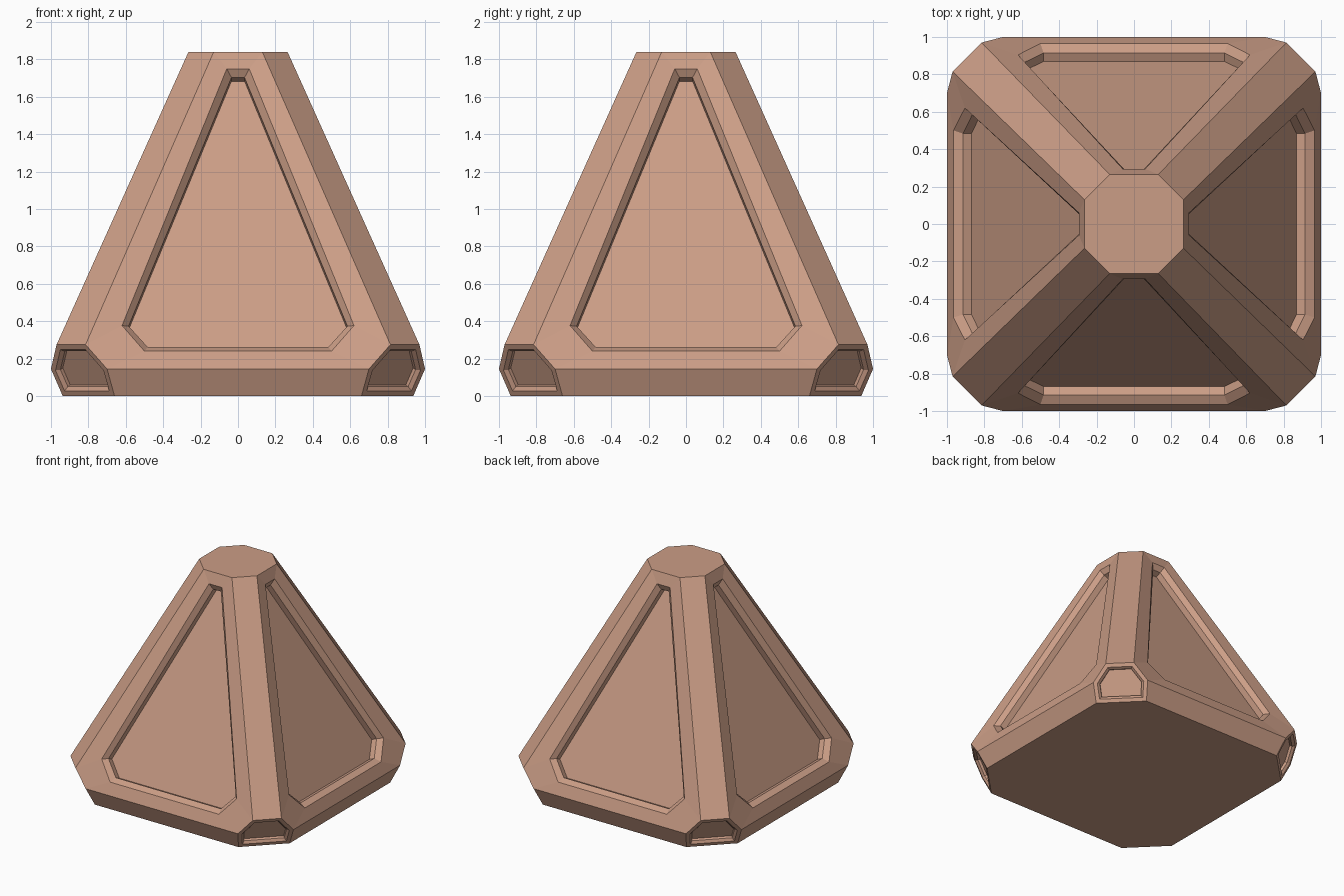
import bpy, bmesh
from math import pi
from mathutils import Matrix, Vector

if "Cube" in bpy.data.objects:
    bpy.data.objects.remove(bpy.data.objects["Cube"])


def mirrored(half):
    """Close a half outline (x, y, z) across x = 0."""
    return [Vector(p) for p in half] + [Vector((-x, y, z)) for x, y, z in reversed(half)]


def wall_y(z, depth=0.0):
    """Depth position of the sloping front wall at height z."""
    return -(1.0716 - 0.444 * z) + depth


# Half outlines of the front wall, from the top down
edge = [(0.13, -0.265, 1.84), (0.815, -0.97, 0.275), (0.70, -1.0, 0.145)]
rim = [(x, wall_y(z), z) for x, z in [(0.06, 1.75), (0.62, 0.377), (0.50, 0.24)]]
step = [(x, wall_y(z, 0.041), z) for x, z in [(0.035, 1.703), (0.585, 0.374), (0.483, 0.262)]]
floor = [(x, y + 0.045, z - 0.02) for x, y, z in step]
base = (0.66, -0.937, 0.0)

bm = bmesh.new()


def face(points, rot):
    return bm.faces.new([bm.verts.new(rot @ Vector(p)) for p in points])


def swap(p):
    """Mirror a point across the front right diagonal."""
    return (-p[1], -p[0], p[2])


corner_faces = []
for i in range(4):
    rot = Matrix.Rotation(i * pi / 2, 3, 'Z')
    # Wall frame, chamfer, recess side and recessed panel
    rings = [mirrored(r) for r in (edge, rim, step, floor)]
    for a, b in zip(rings, rings[1:]):
        for j in range(6):
            k = (j + 1) % 6
            face([a[j], a[k], b[k], b[j]], rot)
    face(rings[-1], rot)
    # Undercut skirt
    (bx, by, bz), (sx, sy, sz) = base, edge[2]
    face([(sx, sy, sz), (-sx, sy, sz), (-bx, by, bz), (bx, by, bz)], rot)
    # Bevelled upright edge
    face([edge[0], edge[1], swap(edge[1]), swap(edge[0])], rot)
    # Faceted foot corner
    corner_faces.append(face([edge[2], edge[1], swap(edge[1]),
                              swap(edge[2]), swap(base), base], rot))

# Octagonal top and bottom caps
for p in (edge[0], base):
    pts = []
    for i in range(4):
        rot = Matrix.Rotation(i * pi / 2, 3, 'Z')
        pts += [rot @ Vector(p), rot @ Vector(swap(p))]
    face(pts, Matrix.Identity(3))

bmesh.ops.remove_doubles(bm, verts=bm.verts[:], dist=0.0005)
bmesh.ops.recalc_face_normals(bm, faces=bm.faces[:])

# Small recessed plates in the foot corners
for thickness, depth in [(0.03, 0.0), (0.018, -0.018), (0.0, -0.02)]:
    bm.normal_update()
    bmesh.ops.inset_individual(bm, faces=corner_faces, thickness=thickness,
                               depth=depth, use_even_offset=True)

mesh = bpy.data.meshes.new("panelled_pyramid")
bm.to_mesh(mesh)
bm.free()
mat = bpy.data.materials.new("clay")
mat.diffuse_color = (0.6, 0.34, 0.24, 1)
mat.use_nodes = True
mat.node_tree.nodes["Principled BSDF"].inputs["Base Color"].default_value = mat.diffuse_color
mesh.materials.append(mat)
bpy.context.collection.objects.link(bpy.data.objects.new("panelled_pyramid", mesh))
